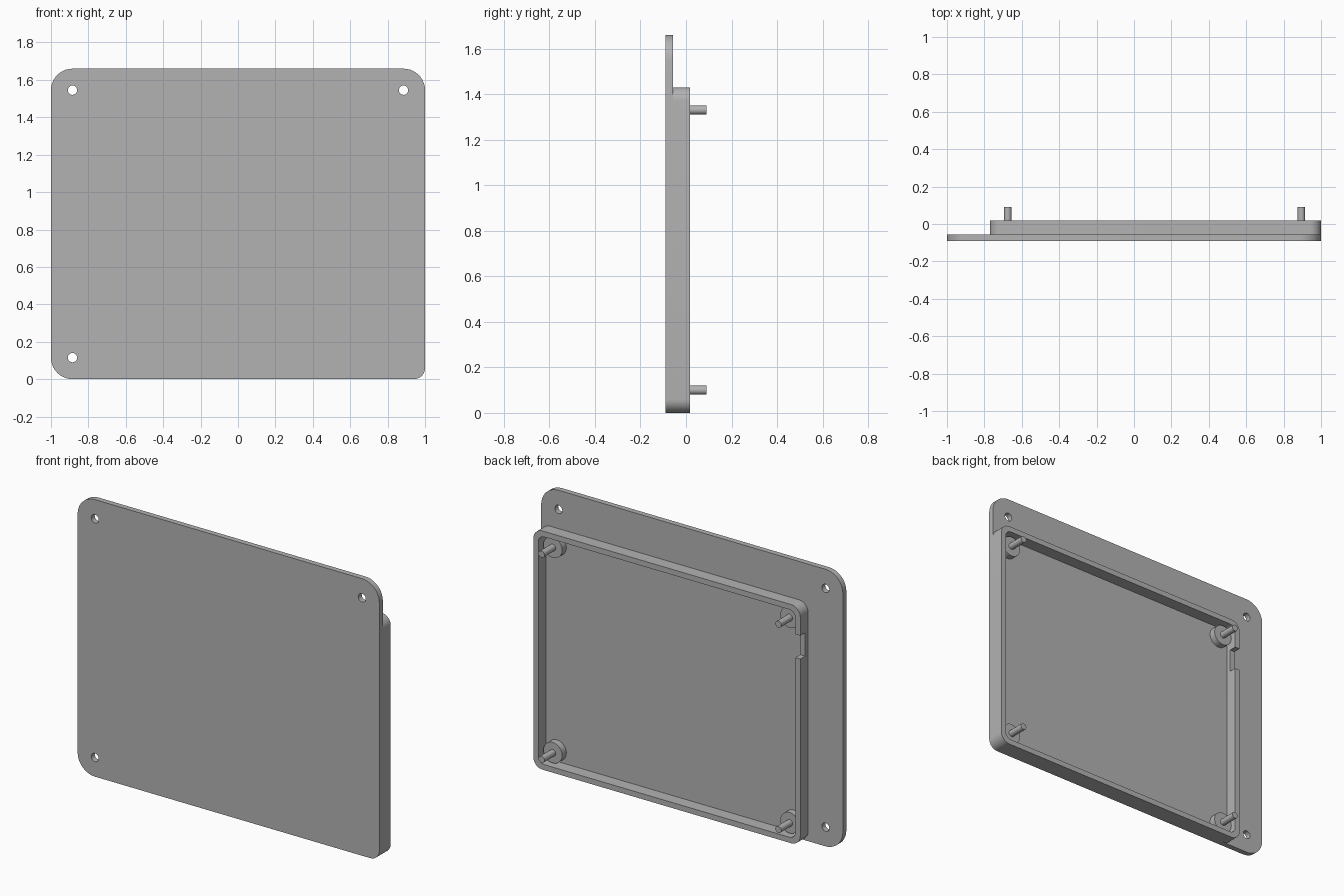
import bpy, bmesh, math

cube = bpy.data.objects.get("Cube")
if cube:
    bpy.data.objects.remove(cube, do_unlink=True)

grey = bpy.data.materials.new("plain grey")
grey.use_nodes = True
colour = (0.45, 0.45, 0.45, 1)
grey.diffuse_color = colour
grey.node_tree.nodes["Principled BSDF"].inputs["Base Color"].default_value = colour

FRONT, FLOOR, RIM, TIP = -0.09, -0.057, 0.0175, 0.09
WALL = 0.033
BOX = (-0.77, 1.0, 0.0, 1.43)      # x and z extents of the raised frame
CORNER = 0.06


def rounded(x0, x1, z0, z1, radii, steps=10):
    """Rounded rectangle; radii run lower left, lower right, upper right, upper left."""
    corners = ((x0, z0, 1, 1), (x1, z0, -1, 1), (x1, z1, -1, -1), (x0, z1, 1, -1))
    points = []
    for i, ((x, z, sx, sz), r) in enumerate(zip(corners, radii)):
        for k in range(steps + 1):
            a = math.pi + (i + k / steps) * math.pi / 2
            points.append((x + sx * r + r * math.cos(a), z + sz * r + r * math.sin(a)))
    return points


def circle(x, z, r, sides):
    turns = [2 * math.pi * k / sides for k in range(sides)]
    return [(x + r * math.cos(a), z + r * math.sin(a)) for a in turns]


def prism(name, points, y0, y1):
    """Extrude an outline in the x-z plane from y0 to y1."""
    bm = bmesh.new()
    near = [bm.verts.new((x, y0, z)) for x, z in points]
    far = [bm.verts.new((x, y1, z)) for x, z in points]
    bm.faces.new(near)
    bm.faces.new(far[::-1])
    for i in range(len(points)):
        j = (i + 1) % len(points)
        bm.faces.new((near[i], far[i], far[j], near[j]))
    bmesh.ops.recalc_face_normals(bm, faces=bm.faces)
    mesh = bpy.data.meshes.new(name)
    bm.to_mesh(mesh)
    bm.free()
    mesh.materials.append(grey)
    obj = bpy.data.objects.new(name, mesh)
    bpy.context.collection.objects.link(obj)
    return obj


def cut(target, cutter):
    mod = target.modifiers.new("cut", "BOOLEAN")
    mod.operation, mod.solver, mod.object = "DIFFERENCE", "EXACT", cutter
    bpy.ops.object.select_all(action="DESELECT")
    bpy.context.view_layer.objects.active = target
    target.select_set(True)
    bpy.ops.object.modifier_apply(modifier=mod.name)
    bpy.data.objects.remove(cutter, do_unlink=True)


# Front plate with three screw holes
big = 0.115
plate = prism("front_plate", rounded(-1, 1, 0, 1.66, (big, CORNER, big, big)), FRONT, FLOOR)
for x, z in ((-0.885, 0.115), (-0.885, 1.545), (0.885, 1.545)):
    cut(plate, prism("hole_cutter", circle(x, z, 0.025, 24), FRONT - 0.1, FLOOR + 0.1))

# Raised frame around the open back, with a shallow notch in one side
x0, x1, z0, z1 = BOX
frame = prism("back_frame", rounded(*BOX, [CORNER] * 4), FLOOR, RIM)
inner = rounded(x0 + WALL, x1 - WALL, z0 + WALL, z1 - WALL, [CORNER - 0.02] * 4)
cut(frame, prism("cavity_cutter", inner, FLOOR - 0.1, RIM + 0.1))
notch = [(x0 - 0.1, 1.12), (x0 + 0.1, 1.12), (x0 + 0.1, 1.26), (x0 - 0.1, 1.26)]
cut(frame, prism("notch_cutter", notch, RIM - 0.045, RIM + 0.1))
parts = [plate, frame]

# Mounting bosses with pins in the four corners
for side, x in (("right", -0.675), ("left", 0.895)):
    for level, z in (("lower", 0.10), ("upper", 1.33)):
        parts.append(prism(f"{level}_{side}_boss", circle(x, z, 0.062, 32), FLOOR, -0.017))
        parts.append(prism(f"{level}_{side}_pin", circle(x, z, 0.02, 16), -0.017, TIP))

# Smooth rounded sides, keep hard edges
bpy.ops.object.select_all(action="DESELECT")
for part in parts:
    part.select_set(True)
bpy.context.view_layer.objects.active = plate
bpy.ops.object.shade_smooth_by_angle(angle=math.radians(30))
